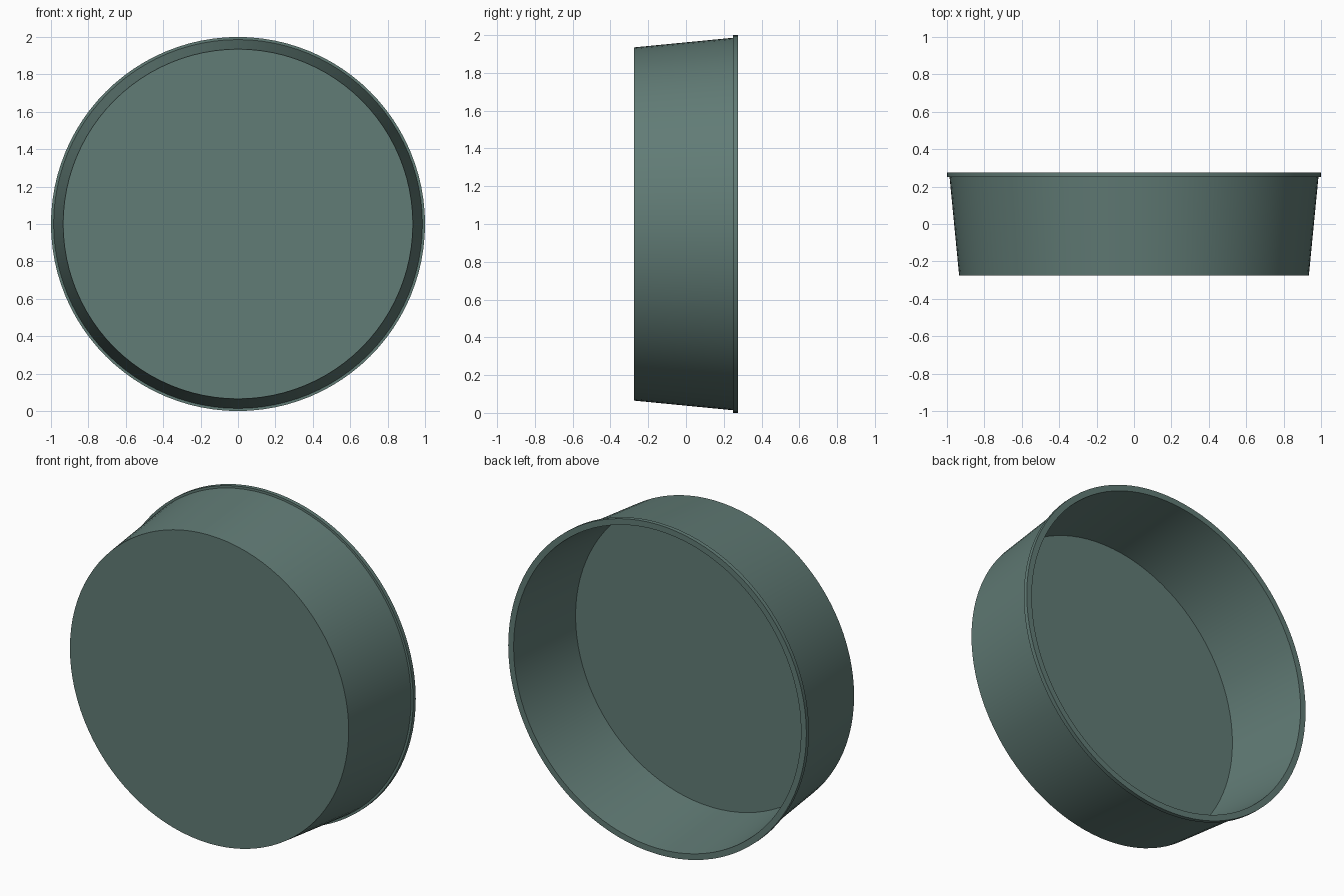
import bpy, bmesh, math

if "Cube" in bpy.data.objects:
    bpy.data.objects.remove(bpy.data.objects["Cube"])

SEGMENTS = 96
CENTRE_Z = 1.0

# Pan cross-section as (radius, y): outer base edge, wall, rolled flange, inner wall, floor edge
PROFILE = [
    (0.935, -0.275),
    (0.986, 0.25),
    (1.0, 0.25),
    (1.0, 0.275),
    (0.964, 0.275),
    (0.916, -0.25),
]


def ring(bm, radius, y):
    step = 2 * math.pi / SEGMENTS
    return [bm.verts.new((radius * math.cos(i * step), y,
                          CENTRE_Z + radius * math.sin(i * step)))
            for i in range(SEGMENTS)]


bm = bmesh.new()
rings = [ring(bm, r, y) for r, y in PROFILE]

# Walls and rim
for a, b in zip(rings, rings[1:]):
    for i in range(SEGMENTS):
        j = (i + 1) % SEGMENTS
        bm.faces.new((a[i], a[j], b[j], b[i]))

# Outer base and inner floor
bm.faces.new(rings[0])
bm.faces.new(rings[-1])
bmesh.ops.recalc_face_normals(bm, faces=bm.faces)

mesh = bpy.data.meshes.new("round_pan")
bm.to_mesh(mesh)
bm.free()
pan = bpy.data.objects.new("round_pan", mesh)
bpy.context.collection.objects.link(pan)

# Muted green finish
finish = bpy.data.materials.new("muted_green")
finish.diffuse_color = (0.12, 0.20, 0.18, 1.0)
finish.use_nodes = True
finish.node_tree.nodes["Principled BSDF"].inputs["Base Color"].default_value = finish.diffuse_color
mesh.materials.append(finish)

# Smooth walls with crisp rim edges
bpy.context.view_layer.objects.active = pan
pan.select_set(True)
bpy.ops.object.shade_smooth_by_angle(angle=math.radians(30))
